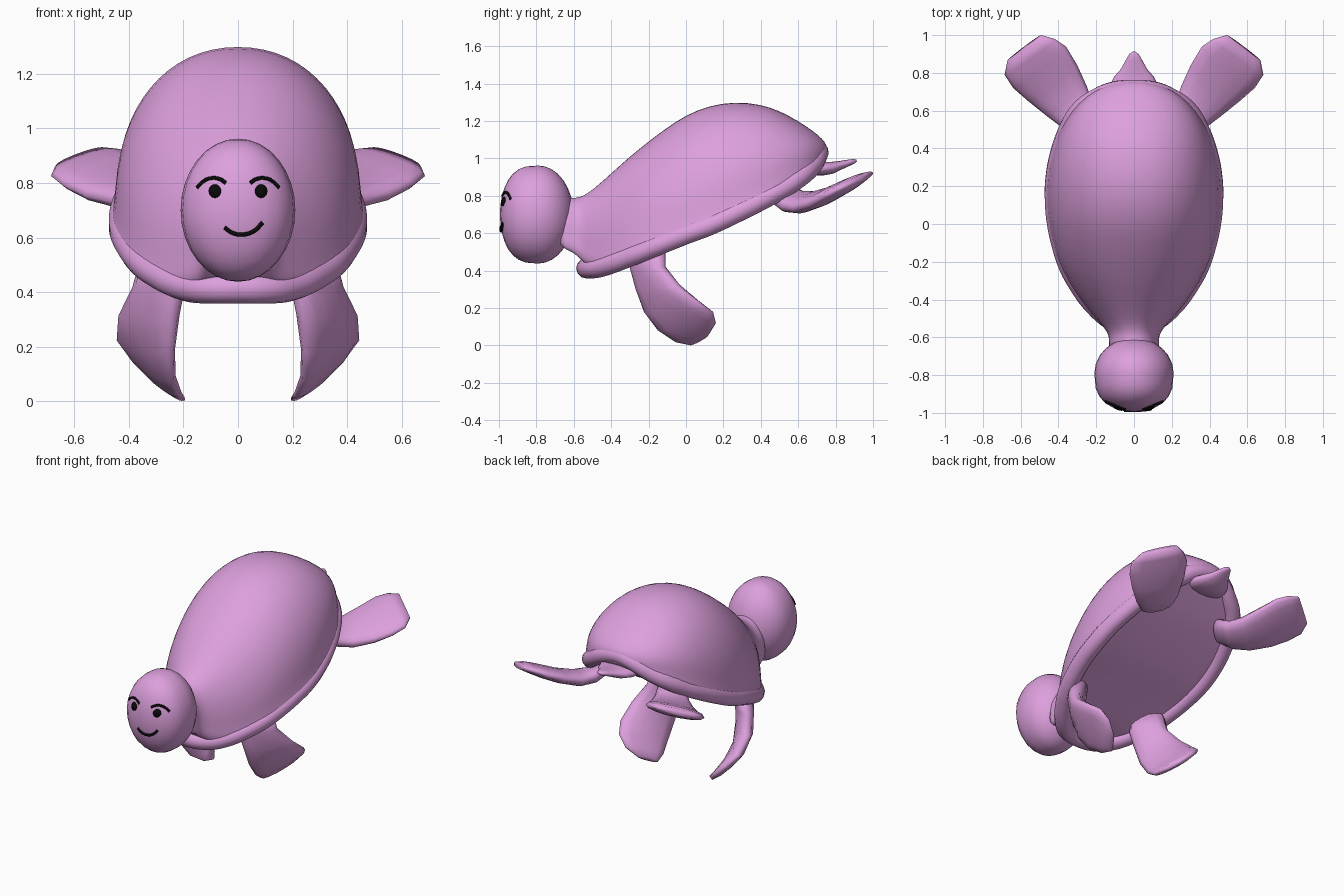
import bpy, bmesh, math
from mathutils import Vector

if "Cube" in bpy.data.objects:
    bpy.data.objects.remove(bpy.data.objects["Cube"])


def material(name, rgb):
    m = bpy.data.materials.new(name)
    m.diffuse_color = (*rgb, 1)
    m.use_nodes = True
    m.node_tree.nodes["Principled BSDF"].inputs["Base Color"].default_value = m.diffuse_color
    return m


PLUM = material("plum", (0.723, 0.352, 0.723))
BLACK = material("black", (0.003, 0.003, 0.003))


def finish(name, bm, mat, subdivide=0):
    bmesh.ops.recalc_face_normals(bm, faces=bm.faces)
    me = bpy.data.meshes.new(name)
    bm.to_mesh(me)
    bm.free()
    for p in me.polygons:
        p.use_smooth = True
    me.materials.append(mat)
    ob = bpy.data.objects.new(name, me)
    bpy.context.collection.objects.link(ob)
    if subdivide:
        ob.modifiers.new("Smooth", "SUBSURF").levels = subdivide
        ob.modifiers["Smooth"].render_levels = subdivide
    return ob


def loft(rings):
    """Skin closed rings of equal length and cap both ends."""
    bm = bmesh.new()
    loops = [[bm.verts.new(p) for p in ring] for ring in rings]
    n = len(loops[0])
    for a, b in zip(loops, loops[1:]):
        for i in range(n):
            j = (i + 1) % n
            bm.faces.new((a[i], a[j], b[j], b[i]))
    for ring in (loops[0], loops[-1]):
        mid = bm.verts.new(sum((v.co for v in ring), Vector()) / n)
        for i in range(n):
            bm.faces.new((ring[i], ring[(i + 1) % n], mid))
    return bm


def blade(name, rows, sides=14):
    """Flat limb from rows of (leading edge, trailing edge, thickness)."""
    mids = [(Vector(a) + Vector(b)) / 2 for a, b, t in rows]
    rings = []
    for i, (a, b, t) in enumerate(rows):
        half = (Vector(b) - Vector(a)) / 2
        along = mids[min(i + 1, len(rows) - 1)] - mids[max(i - 1, 0)]
        normal = half.cross(along).normalized() * t / 2
        ring = []
        for k in range(sides):
            c, s = math.cos(k * math.tau / sides), math.sin(k * math.tau / sides)
            ring.append(mids[i] + half * c
                        + normal * math.copysign(abs(s) ** .8, s))
        rings.append(ring)
    return finish(name, loft(rings), PLUM)


# Shell tapering into the neck: (y, half width, bottom, top)
STATIONS = [
    (-.68, .14, .50, .80), (-.61, .133, .475, .79), (-.585, .138, .455, .79),
    (-.55, .158, .42, .80), (-.5, .207, .385, .832), (-.4, .29, .387, .922),
    (-.3, .357, .42, 1.013), (-.2, .407, .46, 1.094), (-.1, .438, .50, 1.169),
    (0, .46, .54, 1.235), (.12, .472, .585, 1.285), (.26, .466, .65, 1.307),
    (.4, .435, .72, 1.292), (.5, .396, .775, 1.257), (.6, .335, .84, 1.202),
    (.68, .255, .897, 1.147), (.73, .165, .945, 1.105), (.75, .09, .985, 1.075),
    (.755, .03, 1.0, 1.055)]
EDGE = [(.45, .03), (.75, .028), (.92, .025), (.985, .055), (.985, .085), (.965, .115)]
rings = []
for y, w, zb, zt in STATIONS:
    k = min(1, (zt - zb) / .28)
    half = [(w * fx, zb + dz * k) for fx, dz in EDGE]
    zr = zb + .115 * k
    for i in range(1, 8):
        a = i / 8 * math.pi / 2
        half.append((.965 * w * math.cos(a) ** .94,
                     zr + (zt - zr) * math.sin(a) ** .94))
    right = [(x, y, z) for x, z in half]
    left = [(-x, y, z) for x, z in reversed(half)]
    rings.append([(0, y, zb + .03 * k)] + right + [(0, y, zt)] + left)
finish("shell", loft(rings), PLUM, 1)


def tube(name, pts, radius, mat, cyclic=False, res=5, bevel=1):
    cu = bpy.data.curves.new(name, "CURVE")
    cu.dimensions = "3D"
    cu.bevel_depth = radius
    cu.bevel_resolution = bevel
    cu.use_fill_caps = True
    cu.resolution_u = res
    sp = cu.splines.new("BEZIER")
    sp.bezier_points.add(len(pts) - 1)
    sp.use_cyclic_u = cyclic
    for bp, p in zip(sp.bezier_points, pts):
        bp.co = p
        bp.handle_left_type = bp.handle_right_type = "AUTO"
    cu.materials.append(mat)
    bpy.context.collection.objects.link(bpy.data.objects.new(name, cu))


# Rolled rim running all the way around the shell's lower edge
BEAD = .055
side_pts = [(.10, -.515, .413), (.185, -.455, .42)]
side_pts += [(w - BEAD + .002, y, zb + BEAD) for y, w, zb, zt in STATIONS[6:15]]
side_pts += [(.195, .665, .955), (.105, .70, 1.01)]
loop = [(0, -.532, .413)] + side_pts + [(0, .708, 1.035)]
loop += [(-x, y, z) for x, y, z in reversed(side_pts)]
tube("shell_rim", loop, BEAD, PLUM, True, 4, 4)

# Head: egg with a flattened face
HEAD, SIZE = Vector((0, -.79, .70)), Vector((.21, .205, .262))
bm = bmesh.new()
bmesh.ops.create_uvsphere(bm, u_segments=24, v_segments=16, radius=1)
for v in bm.verts:
    x, y, z = v.co
    y = -abs(y) ** .7 if y < 0 else y * .92
    v.co = HEAD + Vector((x, y, z)) * SIZE
finish("head", bm, PLUM)


def on_face(x, z):
    """Point on the front of the head."""
    r = 1 - (x / SIZE.x) ** 2 - ((z - HEAD.z) / SIZE.z) ** 2
    return Vector((x, HEAD.y - SIZE.y * r ** .35 - .001, z))


# Eyes: thin round plates following the face
for side in (-1, 1):
    bm = bmesh.new()
    cx, cz, steps = side * .085, .77, 20
    rim = [bm.verts.new(on_face(cx + .023 * math.cos(i * math.tau / steps),
                                cz + .025 * math.sin(i * math.tau / steps))
                        + Vector((0, -.004, 0))) for i in range(steps)]
    back = [bm.verts.new(v.co + Vector((0, .009, 0))) for v in rim]
    for i in range(steps):
        j = (i + 1) % steps
        bm.faces.new((rim[i], rim[j], back[j], back[i]))
    bm.faces.new(rim)
    bm.faces.new(back[::-1])
    finish("eye", bm, BLACK)

# Brows and mouth: slim strokes on the face
BROW = [(.045, .80), (.065, .813), (.095, .818), (.125, .807), (.15, .783)]
MOUTH = [(-.05, .637), (-.02, .617), (.02, .611), (.06, .625), (.09, .655)]
for side in (-1, 1):
    tube("brow", [on_face(side * x, z) for x, z in BROW], .0075, BLACK)
tube("mouth", [on_face(x, z) for x, z in MOUTH], .0085, BLACK)

# Flippers, mirrored left and right
FRONT = [((.22, -.29, .50), (.34, -.12, .52), .12),
         ((.205, -.29, .42), (.375, -.12, .42), .11),
         ((.222, -.265, .31), (.43, -.04, .32), .10),
         ((.238, -.225, .18), (.437, .07, .235), .085),
         ((.235, -.15, .08), (.395, .145, .18), .07),
         ((.21, -.06, .02), (.34, .16, .12), .05),
         ((.195, .02, .004), (.27, .12, .055), .03)]
REAR = [((.19, .56, .84), (.33, .45, .79), .10),
        ((.22, .64, .80), (.38, .51, .74), .10),
        ((.25, .73, .80), (.46, .57, .73), .095),
        ((.30, .84, .84), (.56, .65, .752), .085),
        ((.36, .94, .89), (.64, .72, .79), .075),
        ((.42, .98, .915), (.685, .79, .825), .06),
        ((.49, 1.0, .925), (.67, .865, .86), .04)]
for side in (-1, 1):
    for name, rows in (("front_flipper", FRONT), ("rear_flipper", REAR)):
        blade(name, [((a[0] * side, *a[1:]), (b[0] * side, *b[1:]), t)
                     for a, b, t in rows])

# Tail: short flat spike
TAIL = [(.6, .15, .94, .06), (.73, .13, .945, .075), (.78, .105, .95, .065),
        (.82, .07, .962, .05), (.87, .042, .977, .035), (.90, .025, .986, .025),
        (.912, .008, .988, .012)]
blade("tail", [((-w, y, z), (w, y, z), t) for y, w, z, t in TAIL])
